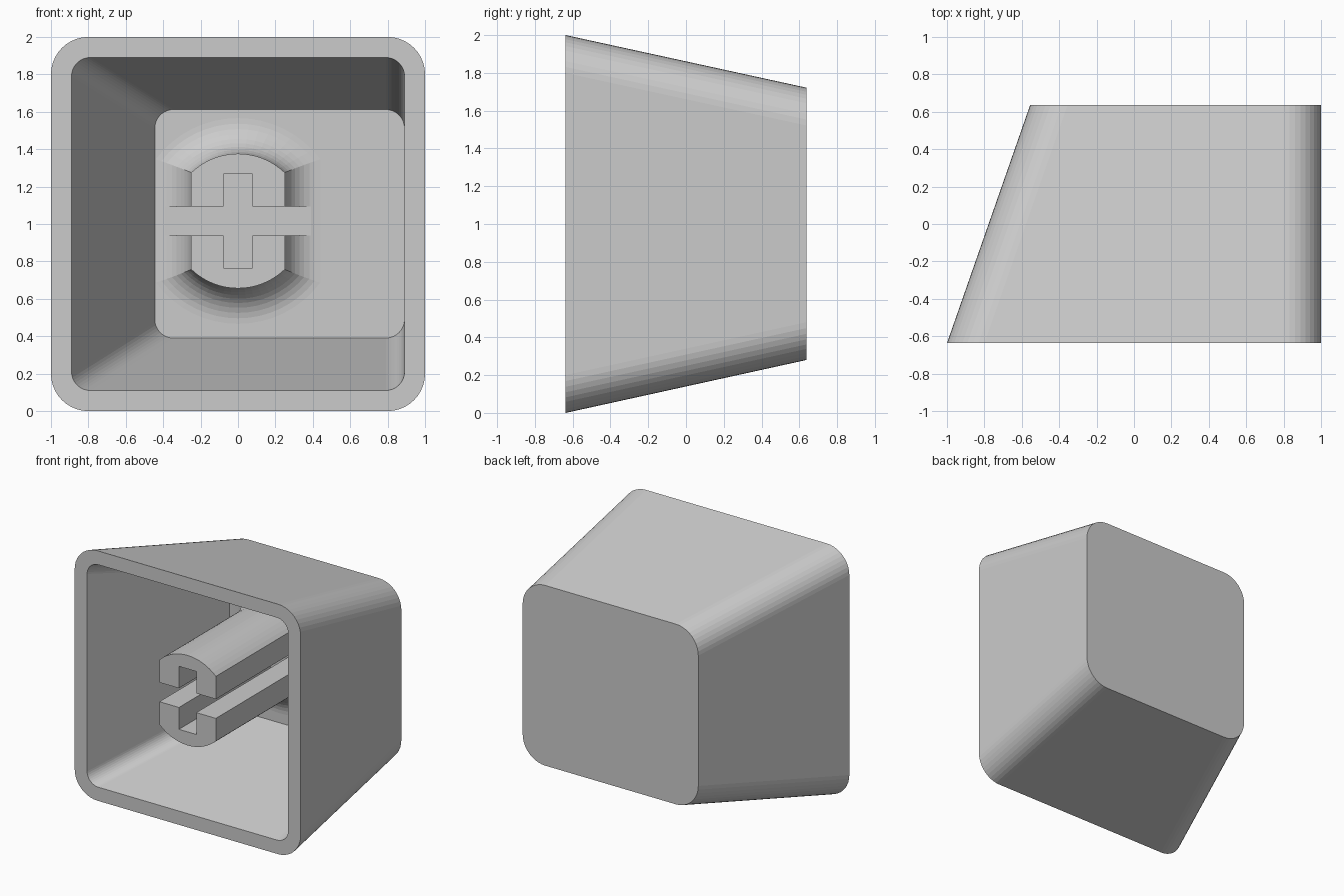
import bpy, bmesh
from math import sin, cos, asin, pi

if "Cube" in bpy.data.objects:
    bpy.data.objects.remove(bpy.data.objects["Cube"])

FRONT, BACK, FLOOR = -0.637, 0.637, 0.53
STEM_Z, FILLET = 1.016, 0.19


def rounded_rect(x0, x1, z0, z1, r, y, seg=10):
    pts = []
    corners = [(x1 - r, z1 - r), (x0 + r, z1 - r), (x0 + r, z0 + r), (x1 - r, z0 + r)]
    for q, (cx, cz) in enumerate(corners):
        for i in range(seg + 1):
            a = pi / 2 * (q + i / seg)
            pts.append((cx + r * cos(a), y, cz + r * sin(a)))
    return pts


def stem_section(d, y, seg=16):
    # round post with flattened sides, offset outward by d
    r, half = 0.36 + d, asin((0.25 + d) / (0.36 + d))
    return [(r * cos(mid - half + 2 * half * i / seg), y,
             STEM_Z + r * sin(mid - half + 2 * half * i / seg))
            for mid in (pi / 2, -pi / 2) for i in range(seg + 1)]


def loft(bm, sections):
    rings = [[bm.verts.new(p) for p in s] for s in sections]
    for a, b in zip(rings, rings[1:]):
        n = len(a)
        for i in range(n):
            j = (i + 1) % n
            bm.faces.new((a[i], a[j], b[j], b[i]))
    return rings


def finish(bm, name):
    bmesh.ops.recalc_face_normals(bm, faces=bm.faces)
    mesh = bpy.data.meshes.new(name)
    bm.to_mesh(mesh)
    bm.free()
    ob = bpy.data.objects.new(name, mesh)
    bpy.context.collection.objects.link(ob)
    return ob


# hollow tapered shell: back, front rim, inner floor
bm = bmesh.new()
shell = loft(bm, [
    rounded_rect(-0.555, 1, 0.28, 1.722, 0.2, BACK),
    rounded_rect(-1, 1, 0, 2, 0.2, FRONT),
    rounded_rect(-0.89, 0.89, 0.11, 1.89, 0.1, FRONT),
    rounded_rect(-0.445, 0.89, 0.39, 1.612, 0.1, FLOOR)])
bm.faces.new(shell[0])

# stem with a fillet flaring into the floor
angles = [pi / 2 * i / 10 for i in range(11)]
sections = [stem_section(FILLET * (1 - sin(t)), FLOOR - FILLET * (1 - cos(t))) for t in angles]
stem = loft(bm, sections + [stem_section(0, FRONT)])
bm.faces.new(stem[-1])

# inner floor around the stem
edges = [e for e in bm.edges if e.is_boundary]
bmesh.ops.triangle_fill(bm, edges=edges, use_beauty=True, normal=(0, -1, 0))
cap = finish(bm, "keycap_shell_and_stem")

# cross-shaped slot in the stem
bm = bmesh.new()
w, h, t = 0.42, 0.252, 0.077
cross = [(w, t), (t, t), (t, h), (-t, h), (-t, t), (-w, t),
         (-w, -t), (-t, -t), (-t, -h), (t, -h), (t, -t), (w, -t)]
ends = loft(bm, [[(x, y, STEM_Z + z) for x, z in cross] for y in (FRONT - 0.2, FLOOR - 0.007)])
for ring in ends:
    bm.faces.new(ring)
cutter = finish(bm, "slot_cutter")
cutter.hide_render = True

mod = cap.modifiers.new("slot", 'BOOLEAN')
mod.operation, mod.solver, mod.object = 'DIFFERENCE', 'EXACT', cutter
bpy.context.view_layer.objects.active = cap
cap.select_set(True)
bpy.ops.object.modifier_apply(modifier=mod.name)
bpy.data.objects.remove(cutter)
